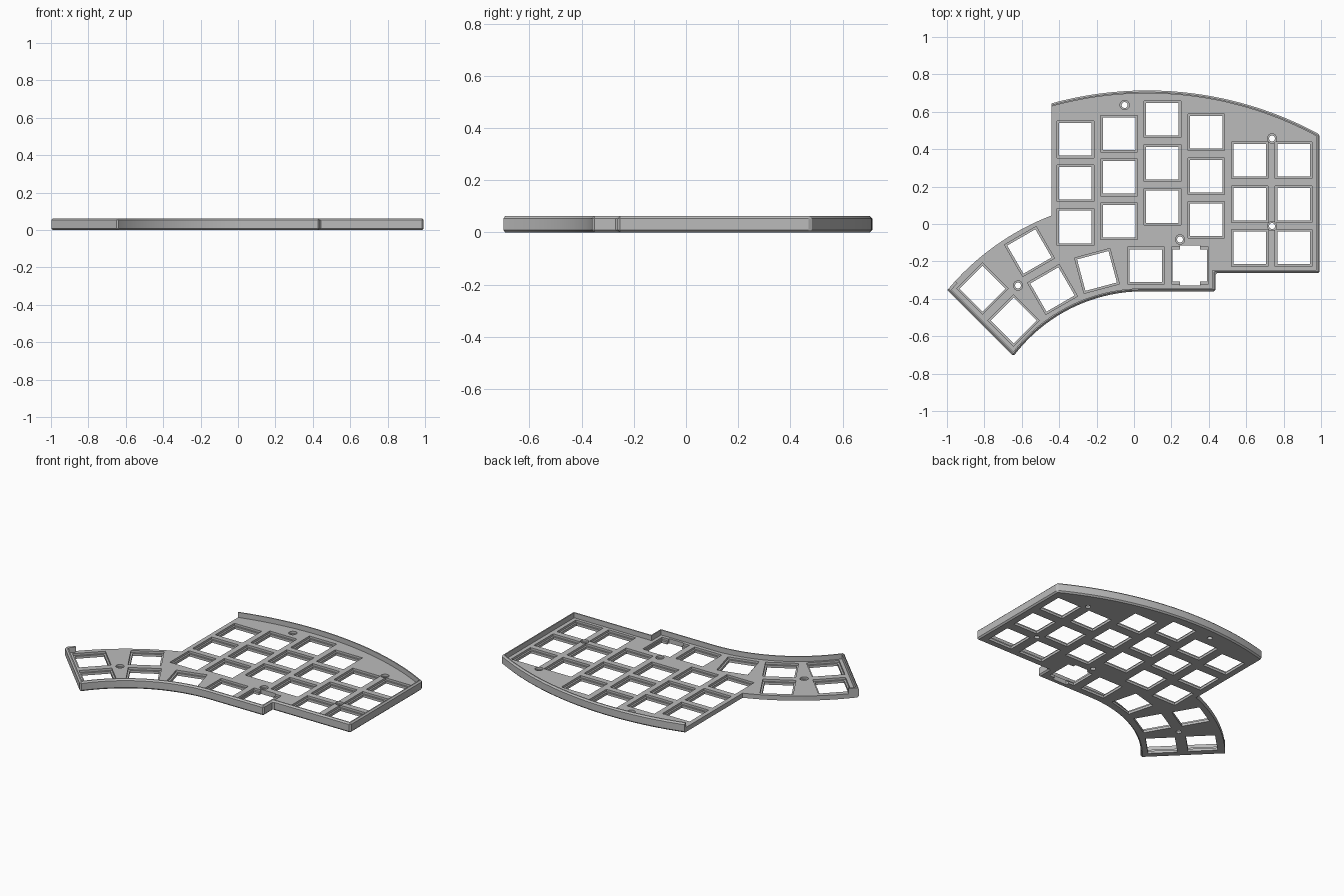
import bpy, bmesh
from math import atan2, cos, sin, sqrt, radians, pi
from mathutils import Vector

if "Cube" in bpy.data.objects:
    bpy.data.objects.remove(bpy.data.objects["Cube"])

HEIGHT, FLOOR, LIP = 0.063, 0.03, 0.016   # rim top, plate top, switch lip top
WALL, CHAMFER = 0.016, 0.009
LEFT, RIGHT, STEP = -0.44, 0.993, 0.436
LOW, LOWEST = -0.262, -0.36
THUMB = Vector((0.05, -1.228))            # centre of both thumb arcs
R_IN, R_OUT = 0.868, 1.365
CROWN, R_CROWN = Vector((0.07, -1.211)), 1.925

grey = bpy.data.materials.new("case_grey")
grey.use_nodes = True
colour = (0.5, 0.5, 0.5, 1)
grey.diffuse_color = colour
grey.node_tree.nodes["Principled BSDF"].inputs["Base Color"].default_value = colour


def arc(c, r, a0, a1, n=40):
    return [(c.x + r * cos(a0 + (a1 - a0) * i / n),
             c.y + r * sin(a0 + (a1 - a0) * i / n)) for i in range(n + 1)]


def angle_at_x(c, r, x):
    return atan2(sqrt(r * r - (x - c.x) ** 2), x - c.x)


def end_angle(r, inset):
    # where a thumb arc meets the diagonal end wall
    s = -0.172 + inset * sqrt(2)
    u = (s - sqrt(2 * r * r - s * s)) / 2
    return atan2(s - u, u)


def prism(bm, points, z0, z1):
    face = bm.faces.new([bm.verts.new((x, y, z0)) for x, y in points])
    moved = bmesh.ops.extrude_face_region(bm, geom=[face])["geom"]
    bmesh.ops.translate(bm, vec=(0, 0, z1 - z0),
                        verts=[v for v in moved if isinstance(v, bmesh.types.BMVert)])


def finish(bm, name):
    bmesh.ops.recalc_face_normals(bm, faces=bm.faces[:])
    mesh = bpy.data.meshes.new(name)
    bm.to_mesh(mesh)
    bm.free()
    mesh.materials.append(grey)
    obj = bpy.data.objects.new(name, mesh)
    bpy.context.collection.objects.link(obj)
    return obj


def cut(target, shapes, name):
    # subtract a set of (points, z0, z1) prisms
    bm = bmesh.new()
    for points, z0, z1 in shapes:
        prism(bm, points, z0, z1)
    cutter = finish(bm, name)
    cutter.hide_render = True
    mod = target.modifiers.new(name, "BOOLEAN")
    mod.operation, mod.solver, mod.object = "DIFFERENCE", "EXACT", cutter
    bpy.context.view_layer.objects.active = target
    bpy.ops.object.modifier_apply(modifier=mod.name)
    bpy.data.objects.remove(cutter)


def placed(points, x, y, turn=0):
    c, s = cos(radians(turn)), sin(radians(turn))
    return [(x + px * c - py * s, y + px * s + py * c) for px, py in points]


def rect(w, h):
    return [(-w, -h), (w, -h), (w, h), (-w, h)]


# Outer body
outline = arc(CROWN, R_CROWN, angle_at_x(CROWN, R_CROWN, LEFT),
              angle_at_x(CROWN, R_CROWN, RIGHT))
outline += [(RIGHT, LOW), (STEP, LOW), (STEP, LOWEST)]
outline += arc(THUMB, R_IN, pi / 2, end_angle(R_IN, 0))
outline += arc(THUMB, R_OUT, end_angle(R_OUT, 0), angle_at_x(THUMB, R_OUT, LEFT))
bm = bmesh.new()
prism(bm, outline, 0, HEIGHT)
bmesh.ops.recalc_face_normals(bm, faces=bm.faces[:])


def on_open_side(v):
    return abs(v.co.x - LEFT) < 1e-4 or abs((v.co.xy - THUMB).length - R_OUT) < 1e-4


# Chamfer the walled sides only
edges = [e for e in bm.edges if not all(on_open_side(v) for v in e.verts)
         and e.calc_face_angle(0) > 0.5]
bmesh.ops.bevel(bm, geom=edges, offset=CHAMFER, segments=1, affect="EDGES",
                profile=0.5, clamp_overlap=True)
case = finish(bm, "keyboard_plate")

# Tray interior, open along the left edge and the outer thumb arc
r = R_CROWN - WALL
tray = arc(CROWN, r, angle_at_x(CROWN, r, -0.5), angle_at_x(CROWN, r, RIGHT - WALL))
tray += [(RIGHT - WALL, LOW + WALL), (STEP - WALL, LOW + WALL),
         (STEP - WALL, LOWEST + WALL)]
tray += arc(THUMB, R_IN + WALL, pi / 2, end_angle(R_IN + WALL, WALL))
r = R_OUT - WALL
corner = end_angle(r, WALL)
hook_end = corner - 0.035
tray += arc(THUMB, r, corner, hook_end, 3)
tray += arc(THUMB, R_OUT + 0.05, hook_end, angle_at_x(THUMB, R_OUT + 0.05, -0.5))
cut(case, [(tray, FLOOR, 0.2)], "tray_cutter")

# Key positions: staggered columns, then the fanned thumb cluster
columns = [(-0.313, 0.452), (-0.08, 0.483), (0.152, 0.56),
           (0.387, 0.49), (0.618, 0.34), (0.853, 0.34)]
keys = [(x, y - row * 0.234, 0) for x, y in columns for row in range(3)]
keys += [(0.064, -0.222, 0), (-0.198, -0.251, 15), (-0.436, -0.35, 30),
         (-0.559, -0.147, 30), (-0.81, -0.345, 45), (-0.644, -0.516, 45)]
encoder = (0.299, -0.222)
screws = [(-0.05, 0.636), (0.738, 0.457), (0.738, -0.011),
          (0.246, -0.083), (-0.62, -0.329)]


def discs(radius):
    return [arc(Vector(p), radius, 0, 2 * pi * 23 / 24, 23) for p in screws]


# Shallow recesses around each opening
recesses = [(placed(rect(0.098, 0.098), *k), LIP, 0.1) for k in keys]
recesses.append((placed(rect(0.098, 0.1), *encoder), LIP, 0.1))
recesses += [(d, LIP, 0.1) for d in discs(0.025)]
cut(case, recesses, "recess_cutter")

# Through holes; the encoder opening has tabs at top and bottom
w, h, tw, th = 0.092, 0.086, 0.053, 0.107
half = [(w, -h), (w, h), (tw, h), (tw, th)]
slot = half + [(-x, y) for x, y in reversed(half)]
slot += [(-tw, -th), (tw, -th), (tw, -h)]
slot.insert(len(slot) - 3, (-tw, -h))
holes = [(placed(rect(0.087, 0.087), *k), -0.1, 0.1) for k in keys]
holes.append((placed(slot, *encoder), -0.1, 0.1))
holes += [(d, -0.1, 0.1) for d in discs(0.016)]
cut(case, holes, "hole_cutter")

# Smooth the arcs, keep the corners crisp
bpy.ops.object.select_all(action="DESELECT")
case.select_set(True)
bpy.context.view_layer.objects.active = case
bpy.ops.object.shade_smooth_by_angle(angle=radians(25))
